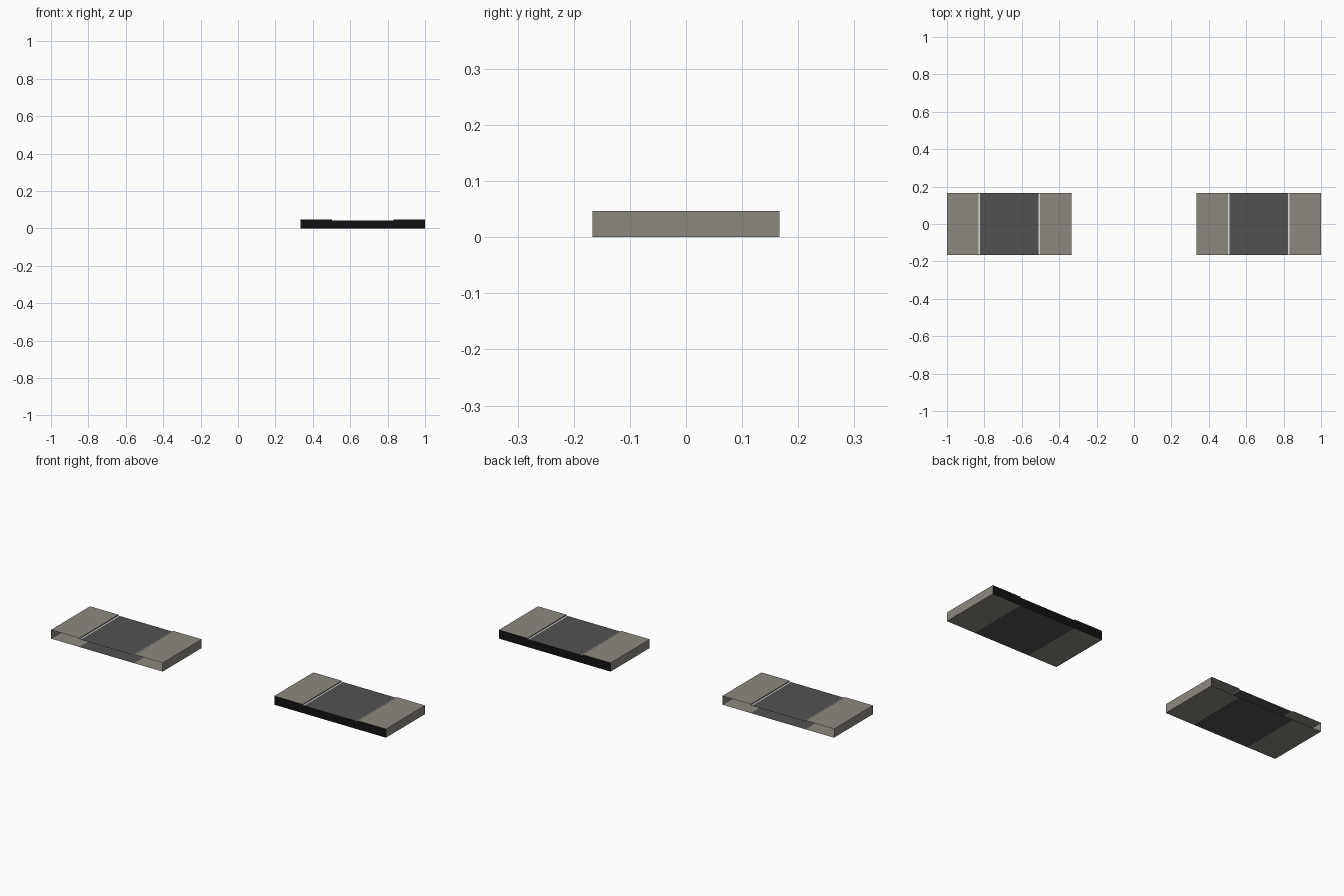
import bpy

if "Cube" in bpy.data.objects:
    bpy.data.objects.remove(bpy.data.objects["Cube"])

HALF_Y = 1 / 6      # half depth of a chip
HALF_X = 1 / 3      # half length of a chip
CAP_IN = 0.164      # inner edge of an end cap
BODY_IN = 0.156     # edge of the dark coating
TOP, LOW = 0.047, 0.042


def material(name, colour):
    m = bpy.data.materials.new(name)
    m.diffuse_color = (*colour, 1)
    m.use_nodes = True
    m.node_tree.nodes["Principled BSDF"].inputs["Base Color"].default_value = m.diffuse_color
    return m


CAP = material("warm grey metal", (0.262, 0.246, 0.214))
DARK = material("dark grey coating", (0.084, 0.084, 0.084))
SEAM = material("pale ceramic", (0.75, 0.75, 0.74))
BLACK = material("black side", (0.006, 0.006, 0.006))


def mesh_object(name, verts, faces, mat):
    me = bpy.data.meshes.new(name)
    me.from_pydata(verts, [], faces)
    me.materials.append(mat)
    ob = bpy.data.objects.new(name, me)
    bpy.context.collection.objects.link(ob)
    return ob


def strip(name, profile, cx, mat, flip=False):
    """Sweep an open x-z profile across the depth of the chip."""
    verts = [(cx + x, y, z) for x, z in profile for y in (-HALF_Y, HALF_Y)]
    faces = []
    for i in range(0, 2 * len(profile) - 2, 2):
        f = (i, i + 2, i + 3, i + 1)
        faces.append(f[::-1] if flip else f)
    return mesh_object(name, verts, faces, mat)


def chip(side, cx, closed):
    # wrap-around end caps, open towards the body
    for s, end in ((-1, "left"), (1, "right")):
        cap = [(s * CAP_IN, 0), (s * HALF_X, 0), (s * HALF_X, TOP),
               (s * CAP_IN, TOP), (s * CAP_IN, LOW)]
        strip(f"{side}_chip_{end}_cap", cap, cx, CAP, flip=s > 0)
        # pale line between cap and coating
        seam = sorted([(s * CAP_IN, LOW), (s * BODY_IN, LOW)])
        strip(f"{side}_chip_{end}_seam", seam, cx, SEAM)
    # dark top coating and underside
    strip(f"{side}_chip_top", [(-BODY_IN, LOW), (BODY_IN, LOW)], cx, DARK)
    strip(f"{side}_chip_underside", [(-CAP_IN, 0), (CAP_IN, 0)], cx, DARK, True)
    # black long sides, stepped like the caps
    if closed:
        outline = [(-HALF_X, 0), (HALF_X, 0), (HALF_X, TOP), (CAP_IN, TOP),
                   (CAP_IN, LOW), (-CAP_IN, LOW), (-CAP_IN, TOP), (-HALF_X, TOP)]
        for y, nm in ((-HALF_Y, "front"), (HALF_Y, "back")):
            order = list(range(8))
            if y > 0:
                order.reverse()
            mesh_object(f"{side}_chip_{nm}_side",
                        [(cx + x, y, z) for x, z in outline], [order], BLACK)


chip("left", -2 / 3, False)    # open-sided chip
chip("right", 2 / 3, True)     # closed chip
